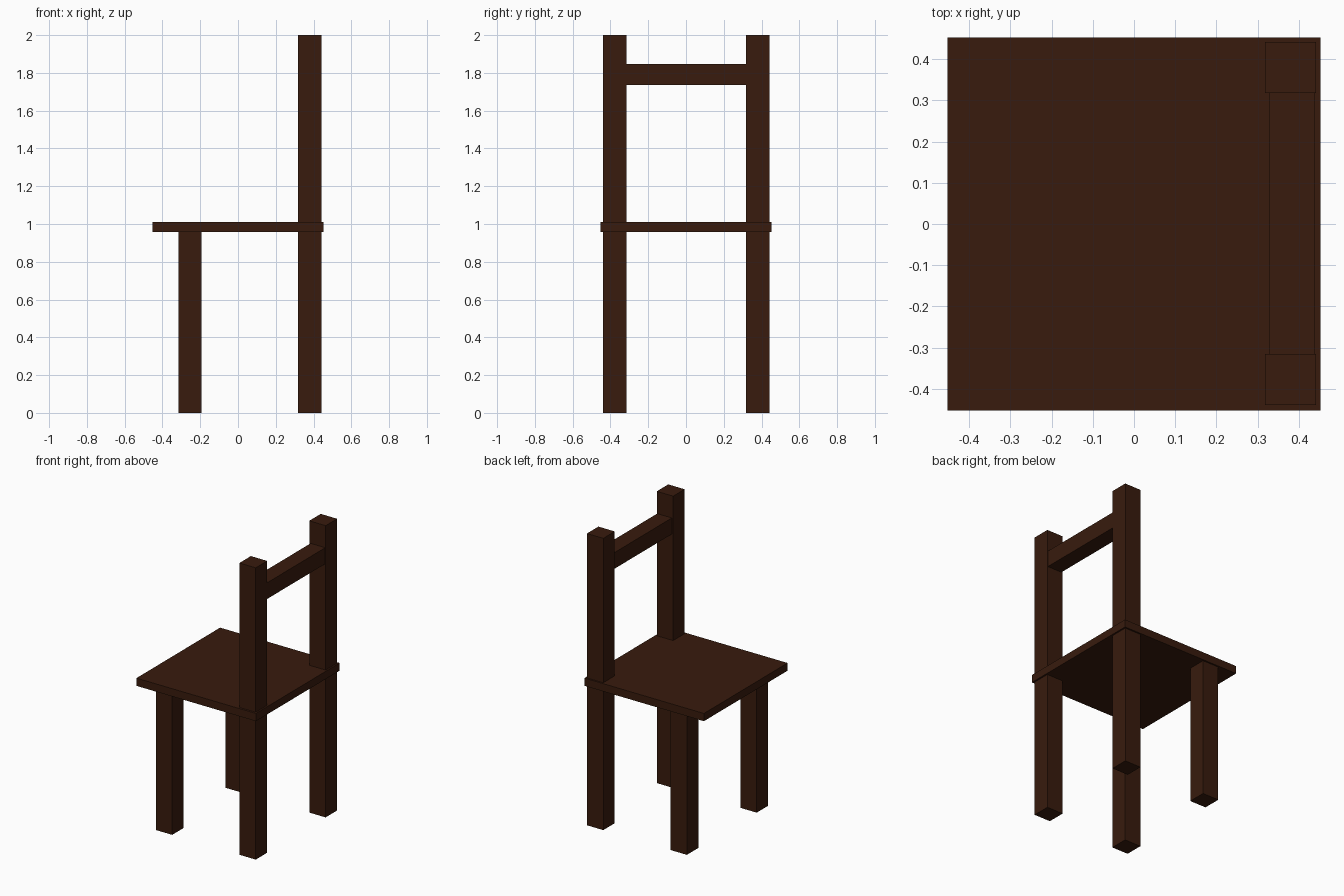
import bpy

if "Cube" in bpy.data.objects:
    bpy.data.objects.remove(bpy.data.objects["Cube"])

wood = bpy.data.materials.new("dark_wood")
wood.diffuse_color = (0.04, 0.011, 0.004, 1)
wood.use_nodes = True
wood.node_tree.nodes["Principled BSDF"].inputs["Base Color"].default_value = wood.diffuse_color


def box(name, lo, hi):
    """Box spanning two opposite corners."""
    centre = [(a + b) / 2 for a, b in zip(lo, hi)]
    bpy.ops.mesh.primitive_cube_add(size=1, location=centre)
    ob = bpy.context.object
    ob.name = name
    ob.scale = [b - a for a, b in zip(lo, hi)]
    bpy.ops.object.transform_apply(location=False, rotation=False, scale=True)
    ob.data.materials.append(wood)
    return ob


# Seat board
box("seat", (-0.453, -0.453, 0.957), (0.453, 0.453, 1.01))

# Short front legs and tall back posts on both sides
for side, y0, y1 in (("right", -0.439, -0.315), ("left", 0.318, 0.442)):
    box("front_leg_" + side, (-0.316, y0, 0), (-0.192, y1, 0.957))
    box("back_post_" + side, (0.318, y0, 0), (0.442, y1, 2))

# Backrest rail between the posts
box("back_rail", (0.328, -0.315, 1.737), (0.439, 0.318, 1.848))
